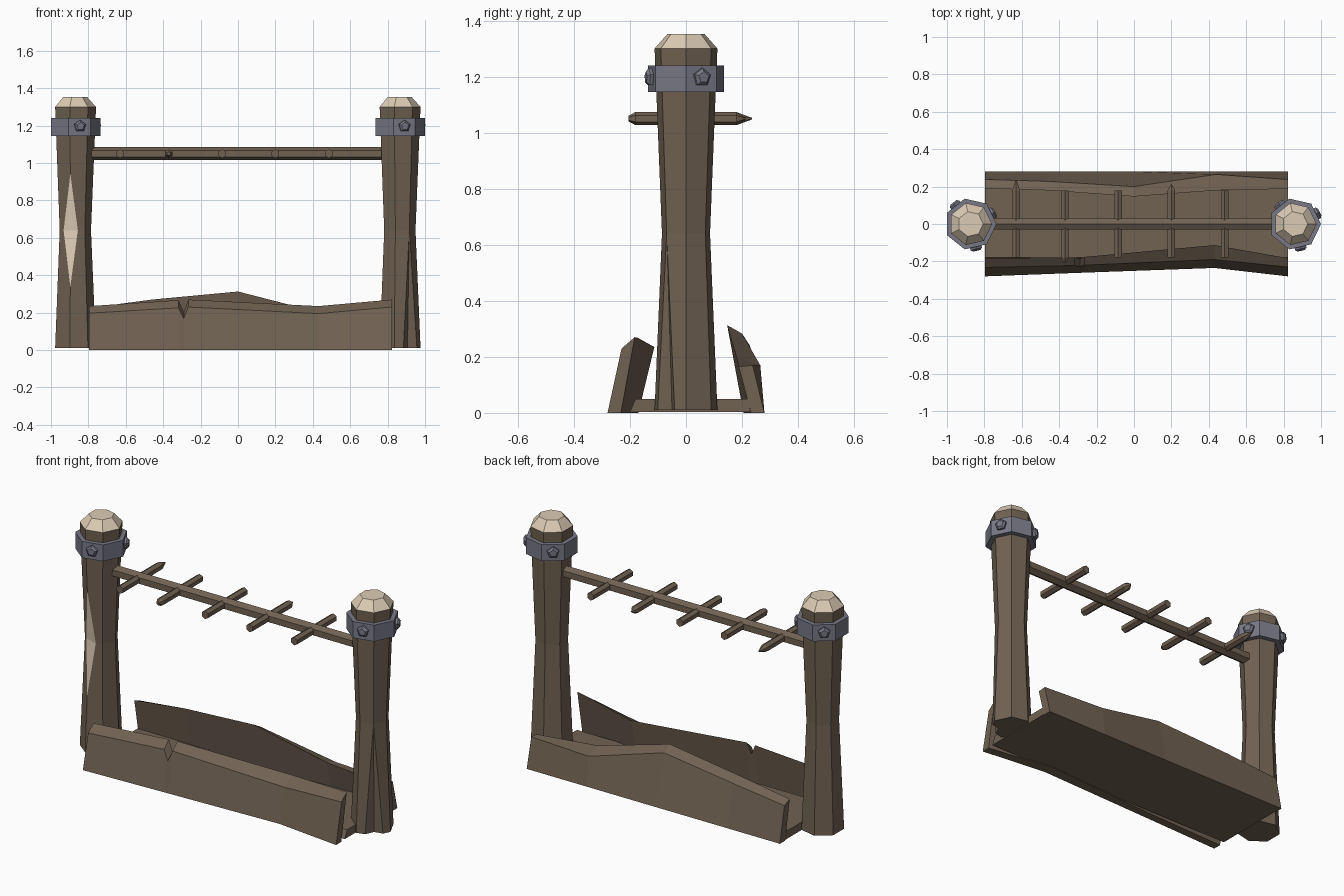
import bpy, bmesh, math
from mathutils import Vector, Matrix

if "Cube" in bpy.data.objects:
    bpy.data.objects.remove(bpy.data.objects["Cube"])


def mat(name, rgb):
    m = bpy.data.materials.new(name)
    m.diffuse_color = (*rgb, 1)
    m.use_nodes = True
    m.node_tree.nodes["Principled BSDF"].inputs["Base Color"].default_value = m.diffuse_color
    return m


WOOD = mat("brown wood", (0.165, 0.122, 0.085))
CREAM = mat("pale cut wood", (0.72, 0.60, 0.46))
METAL = mat("grey iron", (0.185, 0.19, 0.235))


def build(name, polys, mats):
    """Mesh from (material index, points) polygons, merged where they meet."""
    bm = bmesh.new()
    for mi, pts in polys:
        f = bm.faces.new([bm.verts.new(p) for p in pts])
        f.material_index = mi
    bmesh.ops.remove_doubles(bm, verts=bm.verts, dist=0.0005)
    bmesh.ops.recalc_face_normals(bm, faces=bm.faces)
    me = bpy.data.meshes.new(name)
    bm.to_mesh(me)
    bm.free()
    for m in mats:
        me.materials.append(m)
    ob = bpy.data.objects.new(name, me)
    bpy.context.collection.objects.link(ob)
    return ob


def loft(name, rings, m):
    """Skin a list of equal-length point rings and close both ends."""
    n = len(rings[0])
    polys = [(0, rings[0]), (0, rings[-1])]
    for a, b in zip(rings, rings[1:]):
        polys += [(0, [a[i], a[(i + 1) % n], b[(i + 1) % n], b[i]]) for i in range(n)]
    return build(name, polys, [m])


def ring(cx, r, z, n=7):
    return [Vector((cx + r * math.cos(math.tau * k / n), r * math.sin(math.tau * k / n), z))
            for k in range(n)]


def rod_ring(axis, centre, r, n=6):
    """Ring of points around a rod running along x or y."""
    pts = []
    for k in range(n):
        a = math.tau * k / n + math.pi / 2
        u, w = r * math.cos(a), r * math.sin(a)
        pts.append(Vector(centre) + Vector((0, u, w) if axis == 'x' else (u, 0, w)))
    return pts


# Posts: seven-sided, waisted; one has a pale chip, the other a split foot
def post(name, cx, chip=None, split=None):
    B, M, T = ring(cx, 0.115, 0.01), ring(cx, 0.088, 0.64), ring(cx, 0.115, 1.30)
    polys, bottom = [], []
    for i in range(7):
        j = (i + 1) % 7
        low = [B[i], B[j], M[j], M[i]]
        up = [M[i], M[j], T[j], T[i]]
        if chip is not None:
            cb = B[chip].lerp(M[chip], 0.52)
            ct = M[chip].lerp(T[chip], 0.46)
            L = M[chip].lerp(M[chip - 1], 0.65)
            R = M[chip].lerp(M[(chip + 1) % 7], 0.5)
            if i == chip:
                low = [B[i], B[j], M[j], R, cb]
                up = [R, M[j], T[j], T[i], ct]
                polys += [(1, [cb, R, L]), (1, [ct, L, R])]
            elif j == chip:
                low = [B[i], B[j], cb, L, M[i]]
                up = [M[i], L, ct, T[j], T[i]]
        if split is not None:
            sa = B[split].lerp(B[split - 1], 0.5)
            sb = B[split].lerp(B[(split + 1) % 7], 0.55)
            si = Vector((cx + 0.045, -0.05, 0.01))
            if i == split:
                low[0] = sb
                polys += [(0, [sa, si, M[i]]), (0, [si, sb, M[i]])]
            elif j == split:
                low[1] = sa
        bottom += [sa, si, sb] if i == split else [B[i]]
        polys += [(0, low), (0, up)]
    polys += [(0, bottom), (0, T)]
    build(name, polys, [WOOD, CREAM])


# Iron bolts: five-sided studs on three faces of each band
def bolt(name, cx, ang):
    d = Vector((math.cos(ang), math.sin(ang), 0))
    side = Vector((-d.y, d.x, 0))
    rings = []
    for dist, r in ((0.115, 0.033), (0.137, 0.033), (0.147, 0.021)):
        rings.append([Vector((cx, 0, 1.197)) + d * dist
                      + side * r * math.cos(math.tau * k / 5 + 0.3)
                      + Vector((0, 0, r * math.sin(math.tau * k / 5 + 0.3))) for k in range(5)])
    loft(name, rings, METAL)


for label, cx, chip, split in (("left", -0.874, 5, None), ("right", 0.861, None, 6)):
    post(label + "_post", cx, chip, split)
    loft(label + "_post_cap", [ring(cx, 0.115, 1.30), ring(cx, 0.068, 1.352)], CREAM)
    loft(label + "_iron_band", [ring(cx, 0.139, 1.145), ring(cx, 0.139, 1.24)], METAL)
    for n, k in enumerate((0.5, 2.5, 5.5)):
        bolt(f"{label}_bolt_{n}", cx, math.tau * k / 7)

# Hanging rail between the posts
loft("rail", [rod_ring('x', (x, 0, 1.05), 0.035) for x in (-0.82, 0.81)], WOOD)

# Cross pegs: (x, front tip, back tip); a tip of None is cut flat
for n, (x, front, back) in enumerate(((-0.63, None, 0.235), (-0.37, -0.205, None),
                                      (-0.085, None, None), (0.2, None, 0.212),
                                      (0.485, None, None))):
    secs = [(-0.18, 0.0235), (0.18, 0.0235)]
    if front:
        secs.insert(0, (front, 0.010))
    if back:
        secs.append((back, 0.003))
    loft(f"peg_{n}", [rod_ring('y', (x, y, 1.05), r) for y, r in secs], WOOD)


# Trough boards: per station x, outer bottom y, outer top (y, z), inner top (y, z), inner bottom y
def board(name, stations):
    loft(name, [[Vector((x, ob, 0)), Vector((x, oy, oz)), Vector((x, iy, iz)), Vector((x, ib, 0))]
                for x, ob, oy, oz, iy, iz, ib in stations], WOOD)


board("front_board", [
    (-0.797, -0.28, -0.232, 0.197, -0.183, 0.235, -0.232),
    (-0.318, -0.262, -0.222, 0.226, -0.178, 0.267, -0.215),
    (-0.290, -0.261, -0.228, 0.168, -0.185, 0.205, -0.214),
    (-0.265, -0.260, -0.220, 0.230, -0.176, 0.270, -0.213),
    (0.43, -0.235, -0.190, 0.195, -0.113, 0.235, -0.170),
    (0.824, -0.28, -0.230, 0.230, -0.183, 0.270, -0.232)])
board("back_board", [
    (-0.797, 0.28, 0.238, 0.205, 0.190, 0.225, 0.232),
    (-0.46, 0.28, 0.228, 0.240, 0.180, 0.270, 0.225),
    (0.0, 0.28, 0.200, 0.283, 0.147, 0.313, 0.205),
    (0.44, 0.28, 0.265, 0.170, 0.180, 0.200, 0.225),
    (0.824, 0.28, 0.238, 0.170, 0.188, 0.165, 0.232)])

# Trough floor
loft("trough_floor", [[Vector((x, y, z)) for y, z in ((-0.2, 0.004), (0.23, 0.004),
                                                      (0.22, 0.05), (-0.18, 0.05))]
                      for x in (-0.797, 0.824)], WOOD)
